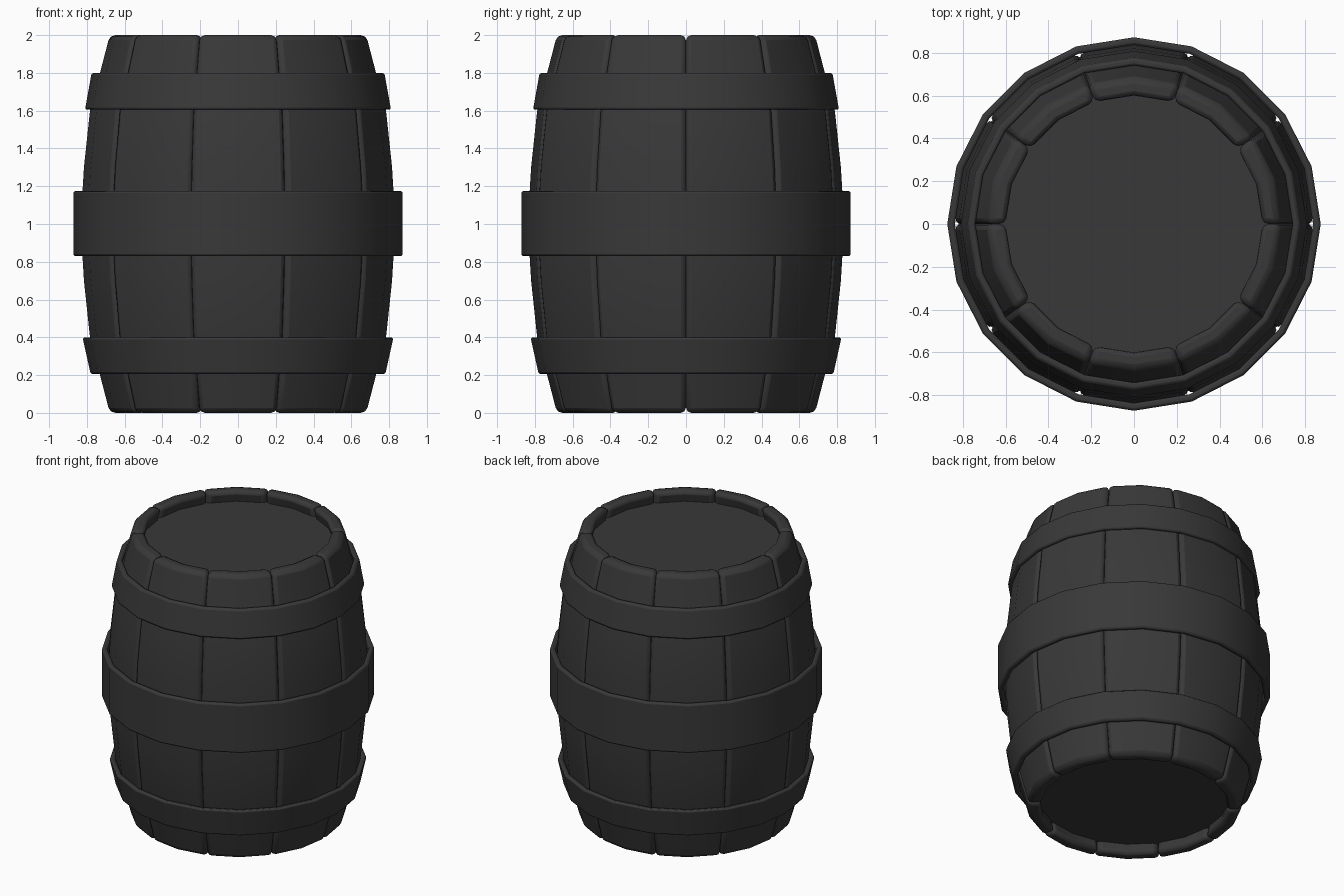
import bpy, bmesh, math

if "Cube" in bpy.data.objects:
    bpy.data.objects.remove(bpy.data.objects["Cube"])

DARK = bpy.data.materials.new("dark_grey")
DARK.diffuse_color = (0.04, 0.04, 0.04, 1)
DARK.use_nodes = True
DARK.node_tree.nodes["Principled BSDF"].inputs["Base Color"].default_value = DARK.diffuse_color
STEP = math.radians(18)  # barrel is 20-sided, two facets per stave


def polar(r, a, z):
    return (r * math.cos(a), r * math.sin(a), z)


def finish(name, bm, bevel=0.0, segments=2):
    bmesh.ops.recalc_face_normals(bm, faces=bm.faces)
    mesh = bpy.data.meshes.new(name)
    bm.to_mesh(mesh)
    bm.free()
    ob = bpy.data.objects.new(name, mesh)
    bpy.context.collection.objects.link(ob)
    mesh.materials.append(DARK)
    if bevel:
        mod = ob.modifiers.new("bevel", 'BEVEL')
        mod.width, mod.segments = bevel, segments
        mod.limit_method, mod.angle_limit = 'ANGLE', math.radians(40)
    bpy.ops.object.select_all(action='DESELECT')
    ob.select_set(True)
    bpy.context.view_layer.objects.active = ob
    bpy.ops.object.shade_smooth_by_angle(angle=math.radians(30))
    return ob


def sweep(bm, loop, angles, closed):
    """Revolve a closed (radius, z) loop through the given angles."""
    rings = [[bm.verts.new(polar(r, a, z)) for r, z in loop] for a in angles]
    n = len(loop)
    pairs = list(zip(rings, rings[1:]))
    if closed:
        pairs.append((rings[-1], rings[0]))
    for p, q in pairs:
        for i in range(n):
            j = (i + 1) % n
            bm.faces.new((p[i], p[j], q[j], q[i]))
    if not closed:
        # stave sides as quads between the outer and inner curves
        for ring in (rings[0], rings[-1]):
            for i in range(n // 2 - 1):
                bm.faces.new((ring[i], ring[i + 1], ring[n - 2 - i], ring[n - 1 - i]))


# Staves: bulging outer curve, offset inwards for thickness
half = [(0.683, 0), (0.735, 0.2), (0.788, 0.4), (0.82, 0.7), (0.838, 1.0)]
outer = half + [(r, 2 - z) for r, z in half[-2::-1]]
inner = [(r - 0.09, z) for r, z in reversed(outer)]
for k in range(10):
    bm = bmesh.new()
    a = 2 * k * STEP
    sweep(bm, outer + inner, [a, a + STEP, a + 2 * STEP], False)
    finish(f"stave_{k + 1}", bm, 0.028)

# Hoops: (bottom z, bottom radius, top z, top radius)
hoops = {"lower_hoop": (0.205, 0.78, 0.40, 0.823),
         "middle_hoop": (0.83, 0.872, 1.175, 0.872),
         "upper_hoop": (1.605, 0.81, 1.80, 0.775)}
for name, (z0, r0, z1, r1) in hoops.items():
    t = 0.036
    bm = bmesh.new()
    sweep(bm, [(r0, z0), (r1, z1), (r1 - t, z1), (r0 - t, z0)],
          [i * STEP for i in range(20)], True)
    finish(name, bm, 0.012)

# Recessed heads at both ends
for name, z0, z1 in (("bottom_head", 0.08, 0.12), ("top_head", 1.88, 1.92)):
    bm = bmesh.new()
    low = [bm.verts.new(polar(0.63, i * STEP, z0)) for i in range(20)]
    face = bm.faces.new(low)
    ext = bmesh.ops.extrude_face_region(bm, geom=[face], use_keep_orig=True)
    moved = [g for g in ext["geom"] if isinstance(g, bmesh.types.BMVert)]
    bmesh.ops.translate(bm, verts=moved, vec=(0, 0, z1 - z0))
    finish(name, bm)
